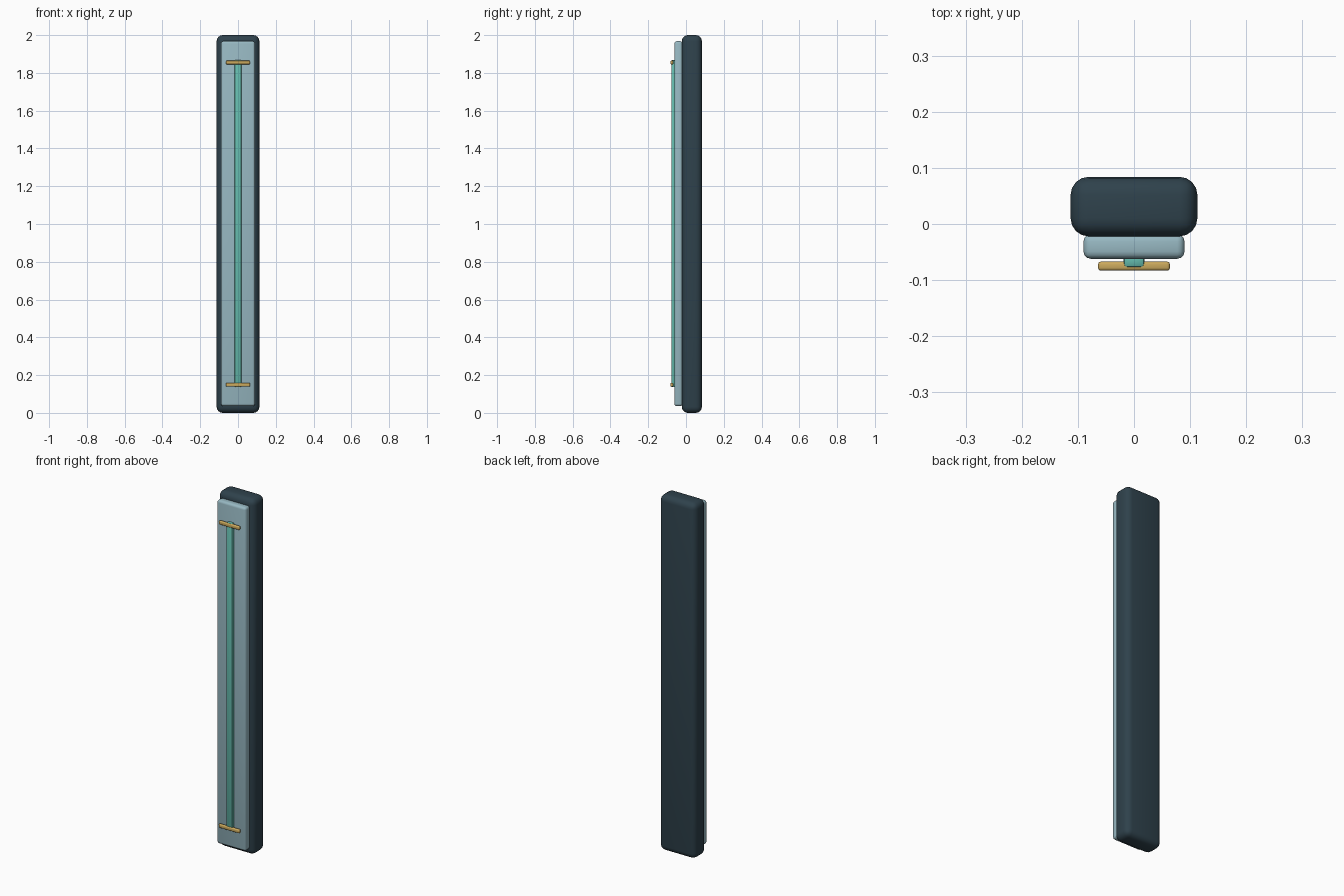
import bpy

if "Cube" in bpy.data.objects:
    bpy.data.objects.remove(bpy.data.objects["Cube"])


def material(name, color):
    m = bpy.data.materials.new(name)
    m.diffuse_color = (*color, 1.0)
    m.use_nodes = True
    m.node_tree.nodes["Principled BSDF"].inputs["Base Color"].default_value = m.diffuse_color
    return m


def rounded_box(name, low, high, radius, segments, mat):
    """Box between two corners with rounded edges."""
    size = [h - l for l, h in zip(low, high)]
    centre = [(h + l) / 2 for l, h in zip(low, high)]
    bpy.ops.mesh.primitive_cube_add(size=1, location=centre)
    ob = bpy.context.object
    ob.name = name
    ob.scale = size
    bpy.ops.object.transform_apply(location=False, rotation=False, scale=True)
    bevel = ob.modifiers.new("rounding", 'BEVEL')
    bevel.width = radius
    bevel.segments = segments
    bevel.limit_method = 'NONE'
    bpy.ops.object.modifier_apply(modifier=bevel.name)
    bpy.ops.object.shade_smooth_by_angle()
    ob.data.materials.append(mat)
    return ob


dark = material("dark slate", (0.028, 0.054, 0.072))
pale = material("pale blue grey", (0.31, 0.48, 0.54))
teal = material("teal", (0.13, 0.50, 0.42))
gold = material("gold", (0.60, 0.40, 0.11))

# Main post and the raised front panel
rounded_box("post", (-0.113, -0.022, 0), (0.113, 0.084, 2), 0.032, 4, dark)
rounded_box("front_panel", (-0.09, -0.062, 0.036), (0.09, -0.018, 1.968), 0.013, 3, pale)

# Long inlay strip down the panel
rounded_box("inlay_strip", (-0.019, -0.078, 0.136), (0.019, -0.053, 1.868), 0.007, 2, teal)

# Cross bars near both ends of the strip
for label, z in (("lower", 0.149), ("upper", 1.855)):
    rounded_box(label + "_cross_bar", (-0.064, -0.083, z - 0.010),
                (0.064, -0.067, z + 0.010), 0.005, 3, gold)
